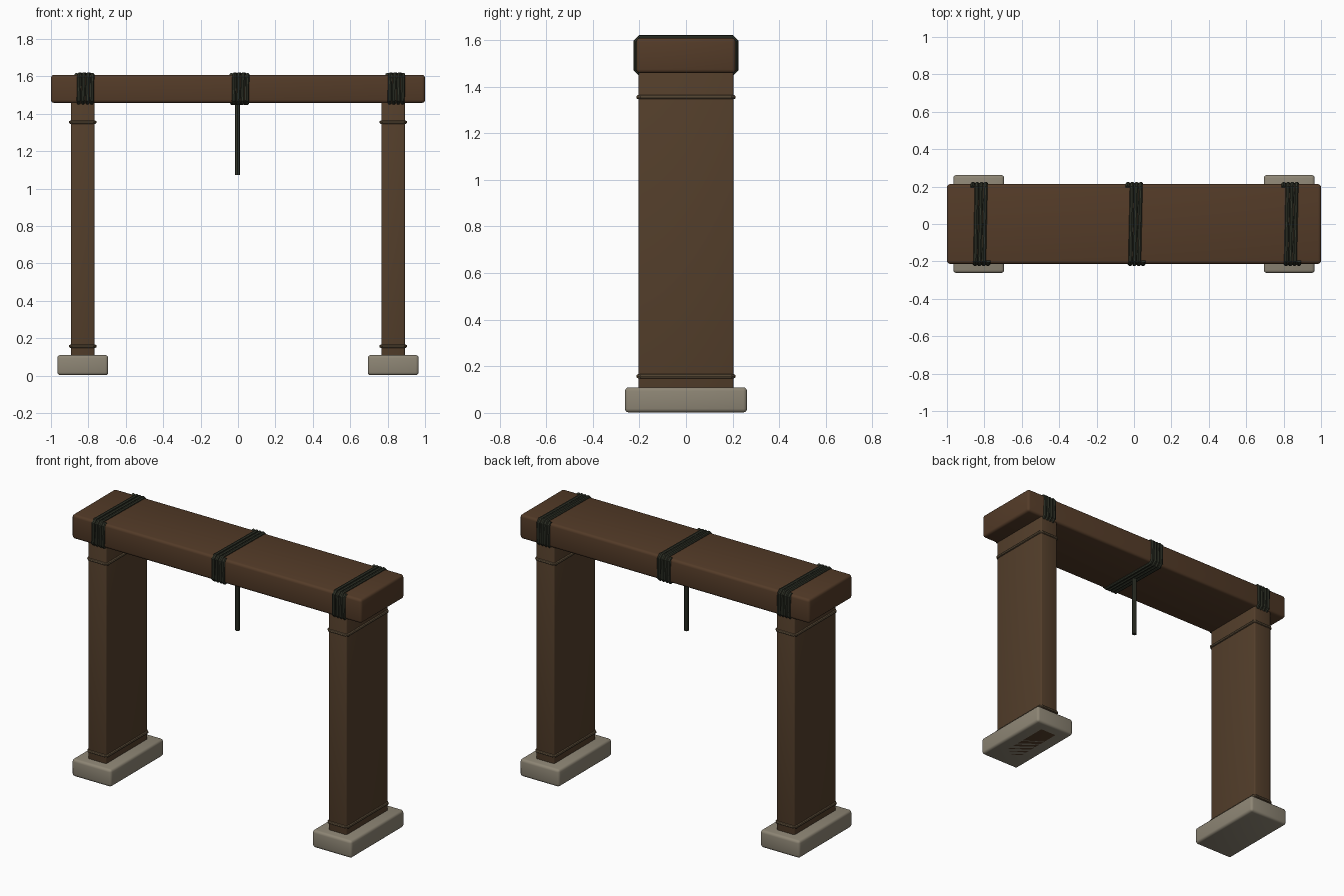
import bpy
from mathutils import Vector

cube = bpy.data.objects.get("Cube")
if cube:
    bpy.data.objects.remove(cube, do_unlink=True)


def material(name, rgb):
    m = bpy.data.materials.new(name)
    m.use_nodes = True
    m.diffuse_color = (*rgb, 1)
    bsdf = m.node_tree.nodes["Principled BSDF"]
    bsdf.inputs["Base Color"].default_value = (*rgb, 1)
    bsdf.inputs["Roughness"].default_value = 0.9
    return m


BEAM = material("beam_wood", (0.088, 0.044, 0.021))
POST = material("post_wood", (0.088, 0.049, 0.024))
STONE = material("stone", (0.27, 0.238, 0.178))
ROPE = material("dark_rope", (0.030, 0.034, 0.022))
CORD = material("tan_cord", (0.135, 0.092, 0.050))


def select(ob):
    bpy.ops.object.select_all(action="DESELECT")
    ob.select_set(True)
    bpy.context.view_layer.objects.active = ob


def block(name, center, size, bevel, mat):
    """Box with softly rounded edges."""
    bpy.ops.mesh.primitive_cube_add(size=1, location=center)
    ob = bpy.context.object
    ob.name = name
    ob.scale = size
    bpy.ops.object.transform_apply(location=False, rotation=False, scale=True)
    mod = ob.modifiers.new("soft_edges", "BEVEL")
    mod.width = bevel
    mod.segments = 3
    ob.data.materials.append(mat)
    select(ob)
    bpy.ops.object.modifier_apply(modifier=mod.name)
    bpy.ops.object.shade_smooth_by_angle()
    return ob


def tube(name, points, radius, mat, closed=False):
    """Round cord along a path, turned into a mesh."""
    curve = bpy.data.curves.new(name, "CURVE")
    curve.dimensions = "3D"
    curve.bevel_depth = radius
    curve.bevel_resolution = 2
    curve.use_fill_caps = True
    spline = curve.splines.new("POLY")
    spline.points.add(len(points) - 1)
    for p, co in zip(spline.points, points):
        p.co = (*co, 1)
    spline.use_cyclic_u = closed
    ob = bpy.data.objects.new(name, curve)
    bpy.context.collection.objects.link(ob)
    curve.materials.append(mat)
    select(ob)
    bpy.ops.object.convert(target="MESH")
    bpy.ops.object.shade_smooth_by_angle()
    return ob


def cut_rectangle(a, b, c):
    """Rectangle outline of half sizes a, b with corners cut by c."""
    return [(a - c, b), (a, b - c), (a, c - b), (a - c, -b),
            (c - a, -b), (-a, c - b), (-a, b - c), (c - a, b)]


# Top beam
BEAM_Z = 1.533
block("top_beam", (0, 0, BEAM_Z), (2.0, 0.426, 0.15), 0.016, BEAM)

# Posts, stone feet and the cords tied around each post
for side, x in (("right", -0.83), ("left", 0.83)):
    block(side + "_post", (x, 0, 0.74), (0.125, 0.408, 1.476), 0.008, POST)
    block(side + "_foot", (x, 0, 0.056), (0.272, 0.524, 0.108), 0.016, STONE)
    for level, z in (("lower", 0.157), ("upper", 1.355)):
        ring = [(x + u, v, z) for u, v in cut_rectangle(0.066, 0.205, 0.012)]
        tube(f"{side}_{level}_cord", ring, 0.009, CORD, closed=True)

# Rope wound four times around the beam at three places
TURNS, PITCH = 4, 0.023
outline = cut_rectangle(0.214, 0.077, 0.017)
for name, x in (("right", -0.817), ("middle", 0.012), ("left", 0.845)):
    lengths = [0]
    for i in range(len(outline)):
        step = Vector(outline[(i + 1) % len(outline)]) - Vector(outline[i])
        lengths.append(lengths[-1] + step.length)
    coil = []
    for turn in range(TURNS):
        for i, (y, z) in enumerate(outline):
            travel = turn + lengths[i] / lengths[-1] - TURNS / 2
            coil.append((x + PITCH * travel, y, BEAM_Z + z))
    tube(name + "_rope_wrap", coil, 0.0115, ROPE)

# Rope end hanging from the middle of the beam
tube("hanging_rope", [(-0.003, 0, 1.48), (-0.003, 0, 1.072)], 0.014, ROPE)
